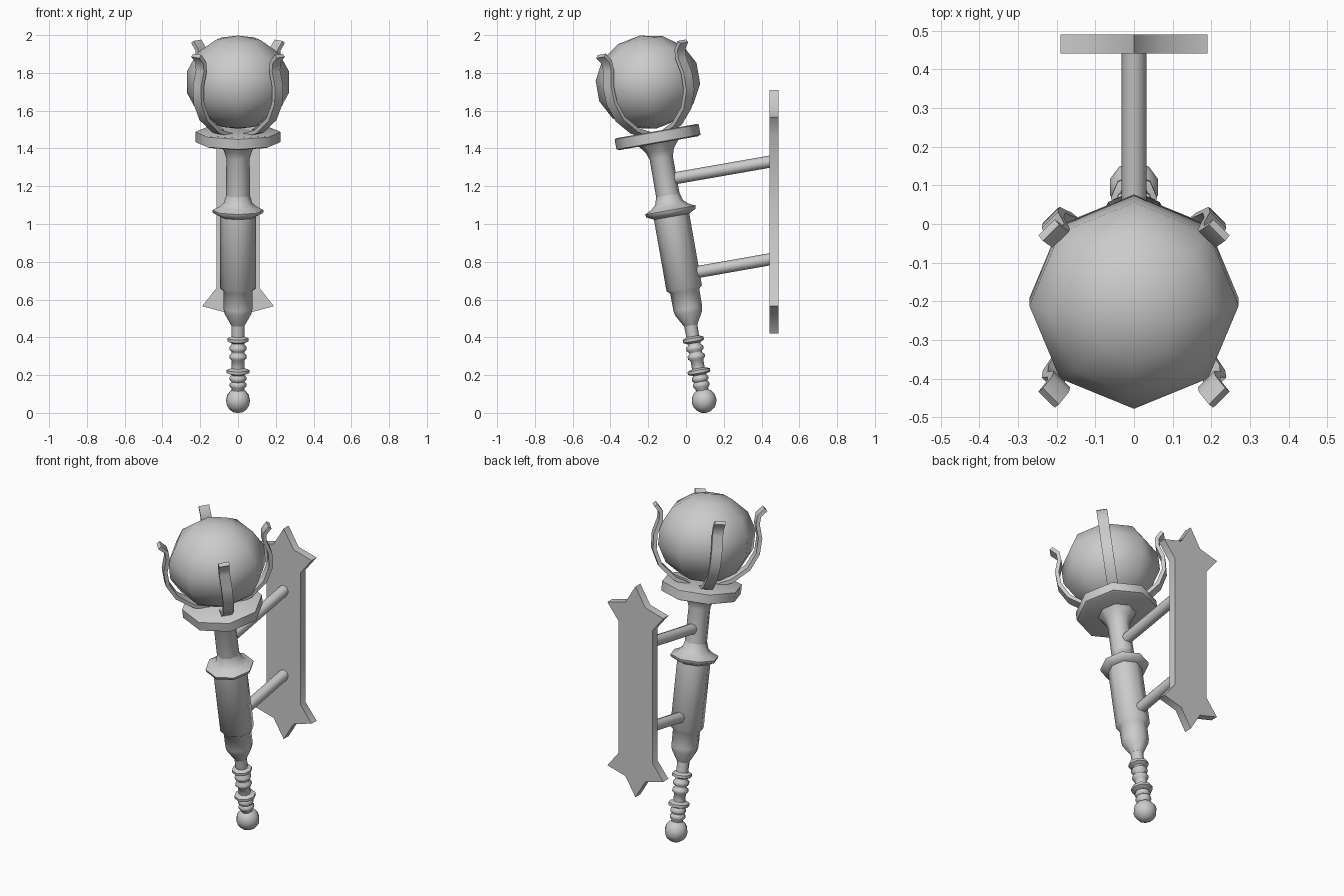
import bpy, bmesh, math
from mathutils import Matrix, Vector

if "Cube" in bpy.data.objects:
    bpy.data.objects.remove(bpy.data.objects["Cube"], do_unlink=True)

# Single plain material
grey = bpy.data.materials.new("plain_grey")
grey.use_nodes = True
grey.diffuse_color = (0.6, 0.6, 0.6, 1)
grey.node_tree.nodes["Principled BSDF"].inputs["Base Color"].default_value = (0.6, 0.6, 0.6, 1)

# The torch leans forward from its foot
LEAN = Matrix.Translation((0, 0.107, 0)) @ Matrix.Rotation(math.radians(10), 4, 'X')


def finish(name, bm, matrix=Matrix(), angle=60):
    bmesh.ops.recalc_face_normals(bm, faces=bm.faces)
    mesh = bpy.data.meshes.new(name)
    bm.to_mesh(mesh)
    bm.free()
    mesh.materials.append(grey)
    ob = bpy.data.objects.new(name, mesh)
    bpy.context.collection.objects.link(ob)
    ob.matrix_world = matrix
    bpy.ops.object.select_all(action='DESELECT')
    ob.select_set(True)
    bpy.context.view_layer.objects.active = ob
    bpy.ops.object.shade_smooth_by_angle(angle=math.radians(angle))
    return ob


def lathe(name, profile, sides=8, angle=60):
    bm = bmesh.new()
    rings = [[bm.verts.new((r * math.cos(math.tau * i / sides),
                            r * math.sin(math.tau * i / sides), s))
              for i in range(sides)] for r, s in profile]
    for a, b in zip(rings, rings[1:]):
        for i in range(sides):
            j = (i + 1) % sides
            bm.faces.new((a[i], a[j], b[j], b[i]))
    bm.faces.new(rings[0])
    bm.faces.new(rings[-1])
    return finish(name, bm, LEAN, angle)


def ball(name, radius, height, segments, rings, squash=1):
    bm = bmesh.new()
    bmesh.ops.create_uvsphere(bm, u_segments=segments, v_segments=rings, radius=radius)
    bmesh.ops.transform(bm, matrix=Matrix.Translation((0, 0, height)) @ Matrix.Diagonal((1, 1, squash, 1)),
                        verts=bm.verts)
    return finish(name, bm, LEAN)


# Foot knob and large orb
ball("foot_knob", 0.066, 0.066, 10, 8)
ball("orb", 0.278, 1.778, 8, 7, 0.9)

# Beaded handle: a thin rod swelling at each bead
handle = [(0.033, 0.11)]
for s, r in ((0.15, 0.044), (0.185, 0.044), (0.222, 0.06), (0.302, 0.046), (0.347, 0.046), (0.393, 0.056)):
    handle += [(0.034, s - 0.018), (r, s - 0.008), (r, s + 0.008), (0.034, s + 0.018)]
handle += [(0.036, 0.5)]
lathe("handle", handle)

# Grip, collar ring and neck
lathe("grip", [(0.036, 0.47), (0.072, 0.535), (0.077, 0.56), (0.078, 0.655),
               (0.095, 0.67), (0.095, 1.06)])
lathe("collar", [(0.095, 1.055), (0.133, 1.075), (0.136, 1.09), (0.1, 1.108),
                 (0.075, 1.13), (0.063, 1.17)])
lathe("neck", [(0.063, 1.15), (0.062, 1.37), (0.075, 1.41), (0.11, 1.455)])
lathe("dish", [(0.21, 1.45), (0.226, 1.456), (0.226, 1.51), (0.215, 1.515)])

# Four curled prongs on the diagonals, swept from a flat strip
PATH = [Vector(p) for p in ((0.06, 1.50), (0.16, 1.535), (0.25, 1.61), (0.293, 1.70),
                            (0.297, 1.79), (0.275, 1.87), (0.278, 1.92), (0.312, 1.958))]
for k, side in enumerate(("back_left", "back_right", "front_right", "front_left")):
    bm = bmesh.new()
    rings = []
    for i, p in enumerate(PATH):
        d = (PATH[min(i + 1, len(PATH) - 1)] - PATH[max(i - 1, 0)]).normalized()
        n = Vector((d.y, -d.x)) * 0.011
        rings.append([bm.verts.new((p.x + n.x * a, 0.03 * b, p.y + n.y * a))
                      for a, b in ((1, 1), (1, -1), (-1, -1), (-1, 1))])
    for a, b in zip(rings, rings[1:]):
        for i in range(4):
            j = (i + 1) % 4
            bm.faces.new((a[i], a[j], b[j], b[i]))
    bm.faces.new(rings[0])
    bm.faces.new(rings[-1])
    turn = Matrix.Rotation(math.radians(45 + 90 * k), 4, 'Z')
    finish("prong_" + side, bm, LEAN @ turn)

# Two bracket rods square to the shaft, ending in the wall plate
for name, y0, z0, z1 in (("upper_rod", -0.1, 1.235, 1.332), ("lower_rod", 0.0, 0.735, 0.815)):
    a, b = Vector((0, y0, z0)), Vector((0, 0.455, z1))
    bm = bmesh.new()
    bmesh.ops.create_cone(bm, cap_ends=True, segments=8, radius1=0.032, radius2=0.032,
                          depth=(b - a).length)
    aim = (b - a).to_track_quat('Z', 'Y').to_matrix().to_4x4()
    finish(name, bm, Matrix.Translation((a + b) / 2) @ aim)

# Wall plate with a three-pointed flourish at each end
END = [(0.115, 0.405), (0.19, 0.5), (0.068, 0.533), (0, 0.645),
       (-0.068, 0.533), (-0.19, 0.5), (-0.115, 0.405)]
bm = bmesh.new()
outline = END + [(-x, -z) for x, z in END]
face = bm.faces.new([bm.verts.new((x, 0.442, z + 1.065)) for x, z in outline])
out = bmesh.ops.extrude_face_region(bm, geom=[face])
bmesh.ops.translate(bm, vec=(0, 0.048, 0),
                    verts=[v for v in out["geom"] if isinstance(v, bmesh.types.BMVert)])
finish("wall_plate", bm)
